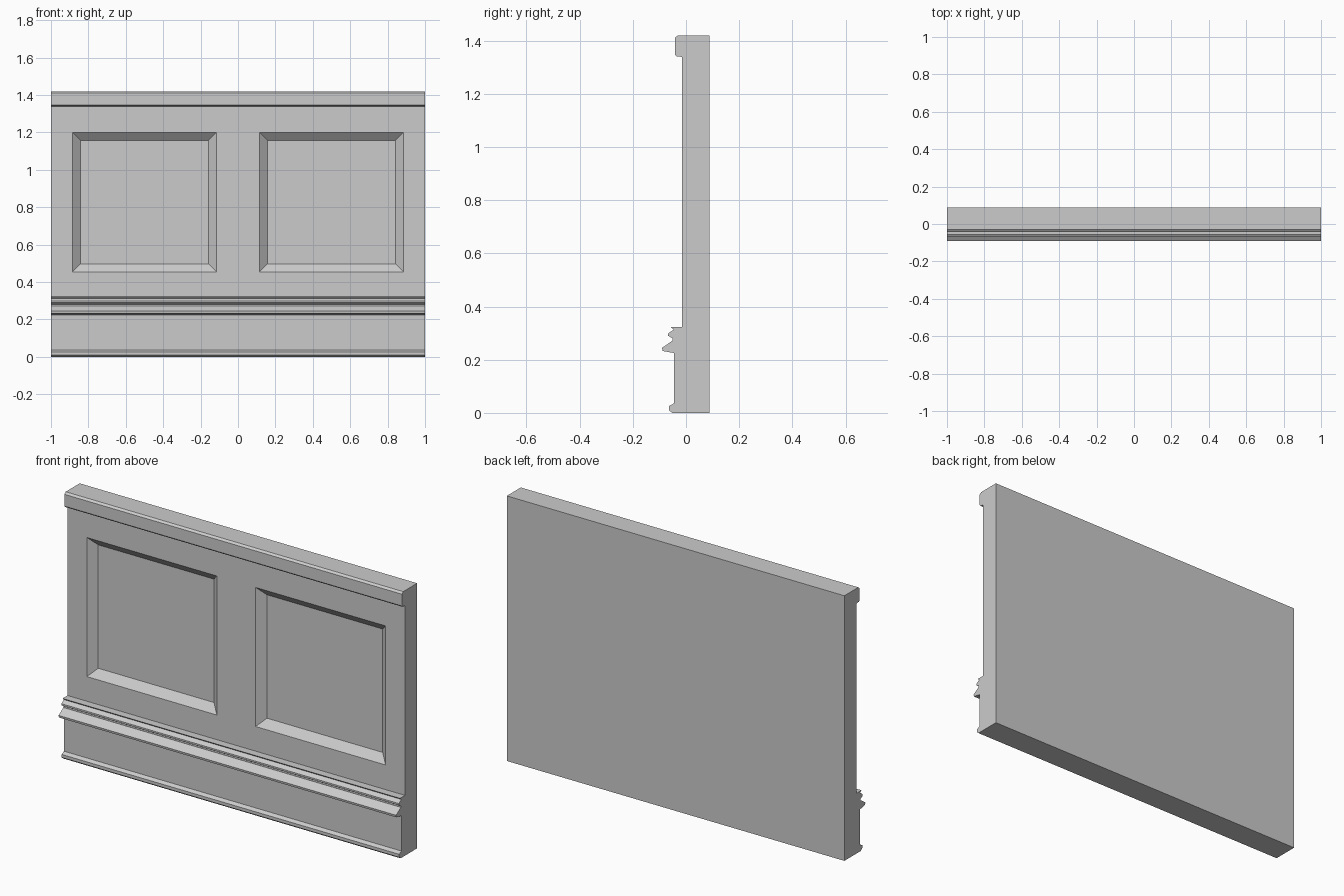
import bpy, bmesh, math

if "Cube" in bpy.data.objects:
    bpy.data.objects.remove(bpy.data.objects["Cube"])

grey = bpy.data.materials.new("plaster_grey")
grey.use_nodes = True
COLOUR = (0.6, 0.6, 0.6, 1)
grey.diffuse_color = COLOUR
grey.node_tree.nodes["Principled BSDF"].inputs["Base Color"].default_value = COLOUR

BACK, WALL, BASE, CAP, TOP = 0.088, -0.015, -0.045, -0.042, 1.42
PANEL_LOW, PANEL_HIGH = 0.455, 1.2

# Side profile (y, z), from the back foot round the front to the back top
skirting = [(BACK, 0), (-0.052, 0), (-0.064, 0.01), (-0.064, 0.026), (BASE, 0.036)]
dado = [(BASE, 0.225), (-0.088, 0.233), (-0.09, 0.245), (-0.05, 0.272),
        (-0.05, 0.28), (-0.067, 0.29), (-0.067, 0.299), (-0.046, 0.313), (-0.057, 0.323)]
wall = [(WALL, 0.323), (WALL, PANEL_LOW), (WALL, PANEL_HIGH), (WALL, 1.339)]
cap_rail = [(-0.036, 1.341), (CAP, 1.348), (CAP, 1.411), (-0.03, TOP), (BACK, TOP)]
profile = skirting + dado + wall + cap_rail

# Sweep the profile across the width, with cuts at the panel edges
bm = bmesh.new()
rings = [[bm.verts.new((x, y, z)) for y, z in profile]
         for x in (-1, -0.885, -0.115, 0.115, 0.885, 1)]
panels = []
panel_row = len(skirting) + len(dado) + 1
count = len(profile)
for col, (a, b) in enumerate(zip(rings, rings[1:])):
    for i in range(count):
        j = (i + 1) % count
        face = bm.faces.new((a[i], b[i], b[j], a[j]))
        if i == panel_row and col in (1, 3):
            panels.append(face)
bm.faces.new(rings[0])
bm.faces.new(rings[-1])
bmesh.ops.recalc_face_normals(bm, faces=bm.faces[:])

# Sunken panels with sloped borders
bmesh.ops.inset_individual(bm, faces=panels, thickness=0.042, use_even_offset=True)
for v in {v for f in panels for v in f.verts}:
    v.co.y += 0.036

mesh = bpy.data.meshes.new("panelled_wall")
bm.to_mesh(mesh)
bm.free()
mesh.materials.append(grey)
obj = bpy.data.objects.new("panelled_wall", mesh)
bpy.context.collection.objects.link(obj)
bpy.context.view_layer.objects.active = obj
obj.select_set(True)
bpy.ops.object.shade_smooth_by_angle(angle=math.radians(30))
